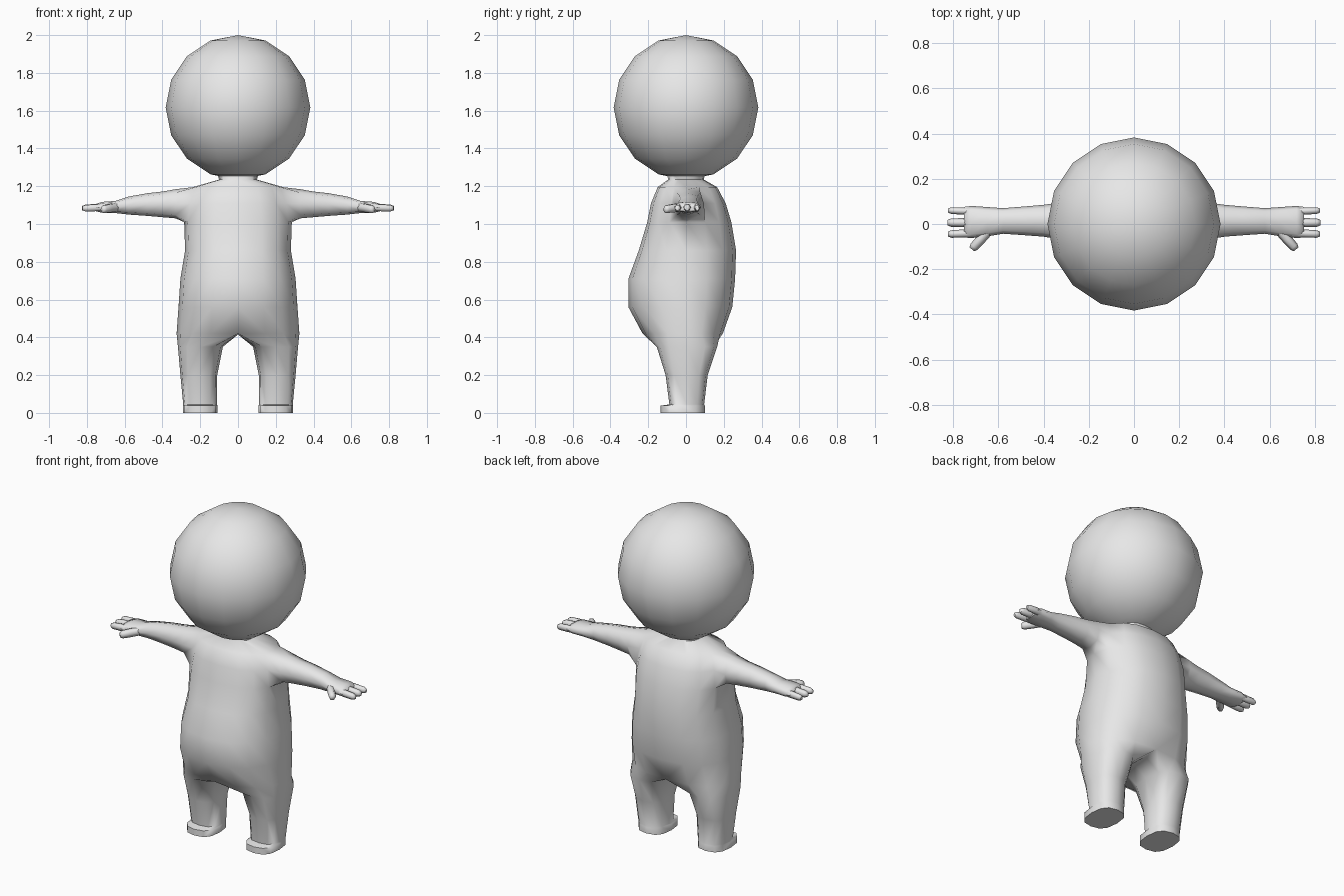
import bpy, bmesh, math
from mathutils import Vector

cube = bpy.data.objects.get("Cube")
if cube:
    bpy.data.objects.remove(cube, do_unlink=True)

grey = bpy.data.materials.new("plain grey")
grey.use_nodes = True
GREY = (0.8, 0.8, 0.8, 1)
grey.diffuse_color = GREY
grey.node_tree.nodes["Principled BSDF"].inputs["Base Color"].default_value = GREY


def soft(v, power):
    """Push a sine or cosine outwards for a boxier section."""
    return math.copysign(abs(v) ** power, v)


def bridge(bm, a, b, closed=True):
    n = len(a)
    for i in range(n if closed else n - 1):
        j = (i + 1) % n
        bm.faces.new((a[i], a[j], b[j], b[i]))


def finish(bm, name, angle):
    bmesh.ops.recalc_face_normals(bm, faces=bm.faces)
    mesh = bpy.data.meshes.new(name)
    bm.to_mesh(mesh)
    bm.free()
    mesh.materials.append(grey)
    obj = bpy.data.objects.new(name, mesh)
    bpy.context.collection.objects.link(obj)
    bpy.ops.object.select_all(action="DESELECT")
    obj.select_set(True)
    bpy.context.view_layer.objects.active = obj
    bpy.ops.object.shade_smooth_by_angle(angle=math.radians(angle))
    return obj


def mirror(obj):
    mod = obj.modifiers.new("mirror", "MIRROR")
    mod.use_mirror_merge = True
    mod.merge_threshold = 0.001


# Head
bm = bmesh.new()
bmesh.ops.create_uvsphere(bm, u_segments=16, v_segments=8, radius=0.383)
bmesh.ops.translate(bm, verts=bm.verts, vec=(0, 0, 1.617))
finish(bm, "head", 60)

# Left half of the torso: height, half width, front depth, back depth
TORSO = [
    (1.27, 0.11, 0.10, 0.10), (1.235, 0.10, 0.095, 0.095),
    (1.195, 0.24, 0.15, 0.165), (1.11, 0.27, 0.185, 0.21), (1.01, 0.285, 0.205, 0.24),
    (0.86, 0.28, 0.25, 0.265), (0.71, 0.305, 0.305, 0.26), (0.56, 0.315, 0.305, 0.245),
    (0.42, 0.325, 0.23, 0.195),
]
bm = bmesh.new()
rows = []
for z, half, front, back in TORSO:
    row = []
    for k in range(-4, 5):
        a = k * math.pi / 8
        depth = back if k > 0 else front
        row.append(bm.verts.new((half * soft(math.cos(a), 0.85) if abs(k) < 4 else 0,
                                 depth * soft(math.sin(a), 0.9), z)))
    rows.append(row)
for r in range(len(rows) - 1):
    for k in range(8):
        if r in (2, 3) and k in (3, 4):      # opening for the arm
            continue
        bm.faces.new((rows[r][k], rows[r][k + 1], rows[r + 1][k + 1], rows[r + 1][k]))

# Leg: height, inner x, outer x, front y, back y
LEG = [
    (0.35, 0.08, 0.318, -0.155, 0.165), (0.2, 0.11, 0.305, -0.108, 0.115),
    (0.045, 0.112, 0.29, -0.088, 0.096), (0.038, 0.108, 0.292, -0.135, 0.1),
    (0.0, 0.108, 0.292, -0.135, 0.1),
]
crotch = [bm.verts.new((0, y, 0.415)) for y in (0.1, 0, -0.1)]
ring = rows[-1] + crotch
for z, x0, x1, y0, y1 in LEG:
    new = []
    for k in range(12):
        a = math.radians(-120 + 30 * k)
        new.append(bm.verts.new(((x0 + x1) / 2 + (x1 - x0) / 2 * soft(math.cos(a), 0.75),
                                 (y0 + y1) / 2 + (y1 - y0) / 2 * soft(math.sin(a), 0.75), z)))
    bridge(bm, ring, new)
    ring = new
bm.faces.new(ring)

# Arm and palm: x, front y, back y, bottom z, top z
ARM = [
    (0.33, -0.068, 0.095, 1.03, 1.184), (0.4, -0.056, 0.085, 1.036, 1.172),
    (0.48, -0.05, 0.078, 1.043, 1.163), (0.58, -0.043, 0.07, 1.05, 1.145),
    (0.65, -0.055, 0.075, 1.058, 1.122), (0.72, -0.062, 0.08, 1.06, 1.117),
    (0.752, -0.06, 0.076, 1.067, 1.106),
]
top, mid, low = rows[2], rows[3], rows[4]
ring = [top[5], top[4], top[3], mid[3], low[3], low[4], low[5], mid[5]]
for x, y0, y1, z0, z1 in ARM:
    new = []
    for k in range(8):
        a = math.radians(45 + 45 * k)
        new.append(bm.verts.new((x, (y0 + y1) / 2 + (y1 - y0) / 2 * soft(math.cos(a), 0.75),
                                 (z0 + z1) / 2 + (z1 - z0) / 2 * soft(math.sin(a), 0.75))))
    bridge(bm, ring, new)
    ring = new
bm.faces.new(ring)
mirror(finish(bm, "body", 75))


# Fingers and thumb: rounded six-sided rods set into the palm
def digit(name, start, end, wide, high):
    start, end = Vector(start), Vector(end)
    side = (end - start).cross(Vector((0, 0, 1))).normalized()
    bm = bmesh.new()
    ring = None
    for t, s in ((0, 1.0), (0.5, 1.0), (0.88, 0.92), (1, 0.6)):
        c = start.lerp(end, t)
        new = []
        for k in range(6):
            a = k * math.pi / 3
            new.append(bm.verts.new(c + side * (wide * s * math.cos(a))
                                    + Vector((0, 0, high * s * math.sin(a)))))
        if ring:
            bridge(bm, ring, new)
        else:
            bm.faces.new(new)
        ring = new
    bm.faces.new(ring)
    mirror(finish(bm, name, 70))


digit("outer_finger", (0.7, 0.055, 1.088), (0.823, 0.06, 1.083), 0.016, 0.021)
digit("middle_finger", (0.7, 0.006, 1.09), (0.825, 0.006, 1.084), 0.02, 0.022)
digit("inner_finger", (0.7, -0.04, 1.088), (0.823, -0.045, 1.083), 0.018, 0.021)
digit("thumb", (0.64, -0.025, 1.09), (0.718, -0.112, 1.077), 0.022, 0.025)
